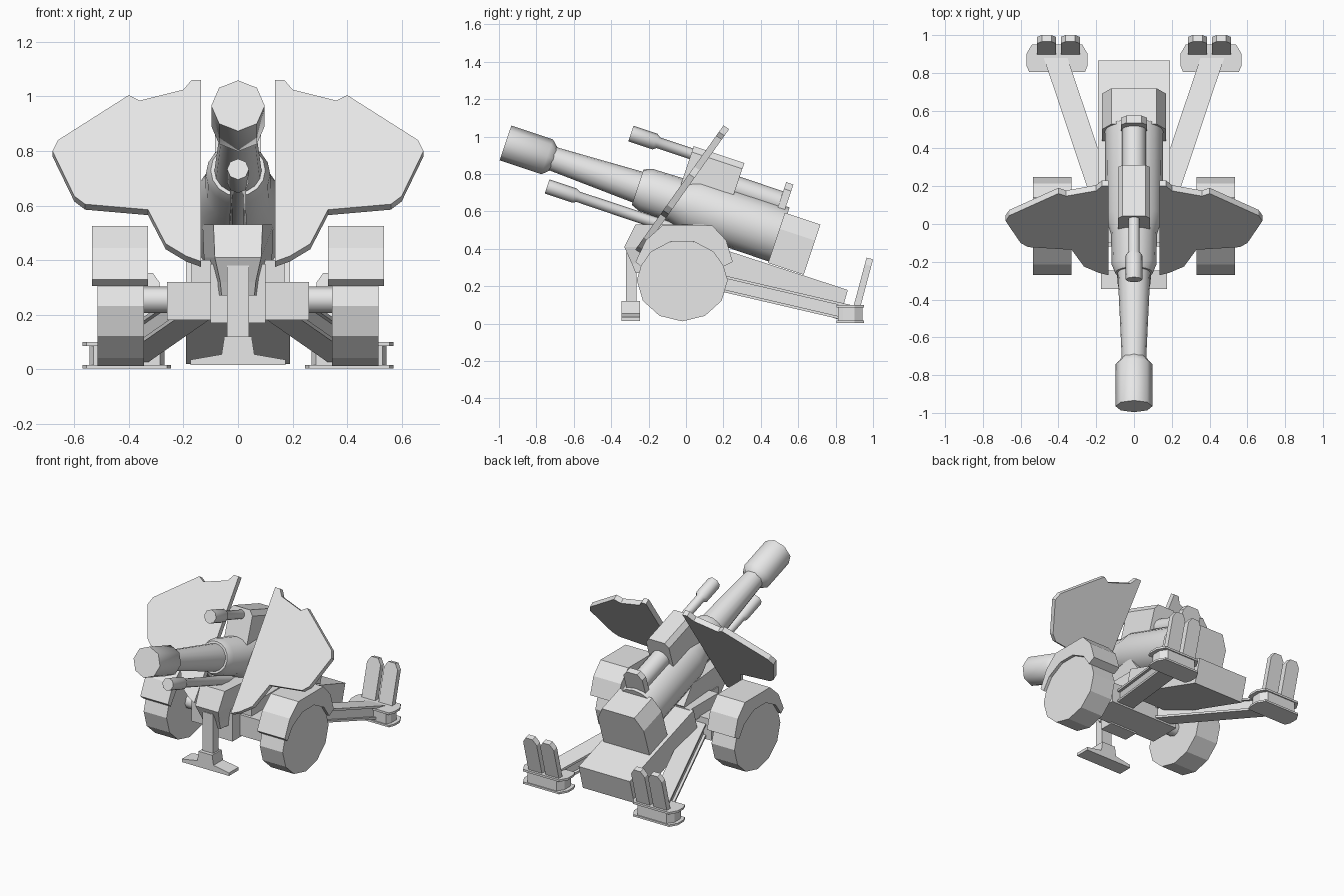
import bpy, bmesh, math
from mathutils import Matrix, Vector

cube = bpy.data.objects.get("Cube")
if cube:
    bpy.data.objects.remove(cube, do_unlink=True)

grey = bpy.data.materials.new("plain grey")
grey.use_nodes = True
grey.diffuse_color = (0.8, 0.8, 0.8, 1)
grey.node_tree.nodes["Principled BSDF"].inputs["Base Color"].default_value = (0.8, 0.8, 0.8, 1)

# Gun frame: local y runs rearward down the bore, local z is up from it
GUN = Matrix.Translation((0, -0.965, 0.966)) @ Matrix.Rotation(math.radians(-18.5), 4, 'X')
WORLD = Matrix.Identity(4)
MIRROR = Matrix.Scale(-1, 4, (1, 0, 0))


def finish(name, bm, matrix=WORLD, smooth=False):
    bm.transform(matrix)
    bmesh.ops.recalc_face_normals(bm, faces=bm.faces)
    mesh = bpy.data.meshes.new(name)
    bm.to_mesh(mesh)
    bm.free()
    mesh.materials.append(grey)
    ob = bpy.data.objects.new(name, mesh)
    bpy.context.collection.objects.link(ob)
    if smooth:
        bpy.ops.object.select_all(action='DESELECT')
        ob.select_set(True)
        bpy.context.view_layer.objects.active = ob
        bpy.ops.object.shade_smooth_by_angle(angle=math.radians(46))
    return ob


def loft(name, rings, matrix=WORLD, smooth=False):
    """Skin a list of equal-length point rings and cap both ends."""
    bm = bmesh.new()
    loops = [[bm.verts.new(p) for p in ring] for ring in rings]
    n = len(loops[0])
    for a, b in zip(loops, loops[1:]):
        for i in range(n):
            j = (i + 1) % n
            bm.faces.new((a[i], a[j], b[j], b[i]))
    bm.faces.new(loops[0])
    bm.faces.new(loops[-1])
    return finish(name, bm, matrix, smooth)


def tube(name, profile, z=0.0, sides=8, matrix=GUN):
    """Turned part along local y from (position, radius) pairs."""
    ang = [math.tau * i / sides for i in range(sides)]
    return loft(name, [[(r * math.sin(a), s, z + r * math.cos(a)) for a in ang]
                       for s, r in profile], matrix, True)


def side_prism(name, yz, x0, x1, matrix=WORLD):
    return loft(name, [[(x, y, z) for y, z in yz] for x in (x0, x1)], matrix)


def front_prism(name, xz, y0, y1, matrix=WORLD):
    return loft(name, [[(x, y, z) for x, z in xz] for y in (y0, y1)], matrix)


def top_prism(name, xy, z0, z1, matrix=WORLD):
    return loft(name, [[(x, y, z) for x, y in xy] for z in (z0, z1)], matrix)


def box(name, x0, x1, y0, y1, z0, z1, matrix=WORLD):
    return side_prism(name, [(y0, z0), (y1, z0), (y1, z1), (y0, z1)], x0, x1, matrix)


# Barrel, muzzle brake and breech
tube("muzzle_brake", [(0, .098), (.235, .098), (.27, .066)])
tube("barrel", [(.25, .064), (.78, .088)], sides=16)
tube("barrel_sleeve", [(.745, .1), (.79, .118), (.96, .122), (1.06, .152), (1.55, .155)], sides=16)
front_prism("breech_block", [(-.17, -.163), (.17, -.163), (.17, .03), (.12, .12), (-.12, .12), (-.17, .03)],
            1.535, 1.735, GUN)

# Recoil cylinders below and above the barrel
tube("lower_recoil_rod", [(.285, .04), (.44, .04), (.46, .029), (1.0, .031)], -.15)
tube("upper_recoil_rod", [(.62, .044), (.755, .044), (.775, .03), (1.1, .03)], .26)
front_prism("recuperator_housing", [(-.085, .08), (.085, .08), (.085, .27), (.06, .303), (-.06, .303), (-.085, .27)],
            .96, 1.245, GUN)
tube("recuperator_cylinder", [(1.2, .063), (1.5, .063)], .163, 12)
front_prism("recuperator_end_plate", [(-.07, .08), (.07, .08), (.07, .24), (.04, .277), (-.04, .277), (-.07, .24)],
            1.49, 1.53, GUN)

# Cradle under the barrel
rings = []
for z, w, y0, y1 in ((.27, .06, -.27, .08), (.32, .065, -.29, .12), (.41, .085, -.33, .2), (.53, .09, -.27, .12)):
    rings.append([(-w, y0, z), (w, y0, z), (w + .04, y1, z), (-w - .04, y1, z)])
loft("cradle", rings)

# Long carriage box sloping to the rear
side_prism("carriage_box", [(.19, .40), (.865, .18), (.82, .02), (.145, .24)], -.19, .19)

# Axle and central mount
box("axle_block", -.26, .26, -.12, .1, .18, .32)
tube("axle", [(-.4, .048), (.4, .048)], matrix=Matrix.Translation((0, -.02, .255)) @ Matrix.Rotation(math.pi / 2, 4, 'Z'))
box("axle_front_plate", -.1, .1, -.2, -.1, .17, .385)
box("turntable", -.17, .17, -.1, .2, .31, .4)

# Front support leg and foot
box("front_leg", -.04, .04, -.32, -.265, .1, .38)
front_prism("front_foot", [(-.175, .015), (.175, .015), (.175, .035), (.06, .055), (.05, .12),
                           (-.05, .12), (-.06, .055), (-.175, .035)], -.345, -.245)

SHIELD = [(.135, 1.06), (.17, 1.06), (.20, 1.025), (.36, .985), (.40, 1.005), (.66, .84), (.68, .80),
          (.60, .635), (.56, .605), (.33, .585), (.265, .46), (.19, .415), (.135, .395)]
FENDER = [(-.27, .33), (-.215, .445), (-.125, .525), (.14, .525), (.215, .445), (.25, .33)]

for side, m in (("left", WORLD), ("right", MIRROR)):
    # Sloping shield wing
    rings = [[(x, -.275 + (z - .39) * .71 + dy, z + dz) for x, z in SHIELD]
             for dy, dz in ((0, 0), (.03, -.02))]
    loft(side + "_shield", rings, m)

    # Wheel and fender
    ring = [(-.02 + .243 * math.cos(math.tau * i / 12), .232 + .22 * math.sin(math.tau * i / 12)) for i in range(12)]
    side_prism(side + "_wheel", ring, .345, .515, m)
    inner = [(-.02 + .235 * math.cos(math.radians(a)), .232 + .214 * math.sin(math.radians(a)))
             for a in (20, 45, 75, 105, 135, 160)]
    side_prism(side + "_fender", FENDER + inner, .33, .535, m)

    # Trail leg as a web between two flanges
    def beam(name, w, z0, z1):
        rings = []
        for y, x, drop in ((0, .12, 0), (.88, .415, .205)):
            rings.append([(x - w, y, z0 - drop), (x + w, y, z0 - drop),
                          (x + w, y, z1 - drop), (x - w, y, z1 - drop)])
        loft(side + name, rings, m)
    beam("_trail_web", .045, .215, .305)
    beam("_trail_bottom_flange", .063, .215, .23)
    beam("_trail_top_flange", .063, .29, .305)

    # Trail spade: two flanges around a core, with two upright blades
    def plate(g):
        return [(.28 - g, .81 - g * .3), (.535 + g, .81 - g * .3), (.55 + g, .84), (.55 + g, .90),
                (.52 + g, .945 + g * .3), (.295 - g, .945 + g * .3), (.265 - g, .90), (.265 - g, .84)]
    top_prism(side + "_spade_core", plate(-.005), .01, .095, m)
    top_prism(side + "_spade_bottom_plate", plate(.02), .003, .016, m)
    top_prism(side + "_spade_top_plate", plate(.02), .086, .1, m)
    for k, x in enumerate((.337, .463)):
        outline = [(-.05, 0), (.05, 0), (.05, .225), (.025, .262), (-.025, .262), (-.05, .225)]
        tilt = m @ Matrix.Translation((x, .915, .095)) @ Matrix.Rotation(math.radians(-15), 4, 'X')
        front_prism(f"{side}_spade_blade_{k + 1}", outline, -.018, .018, tilt)
